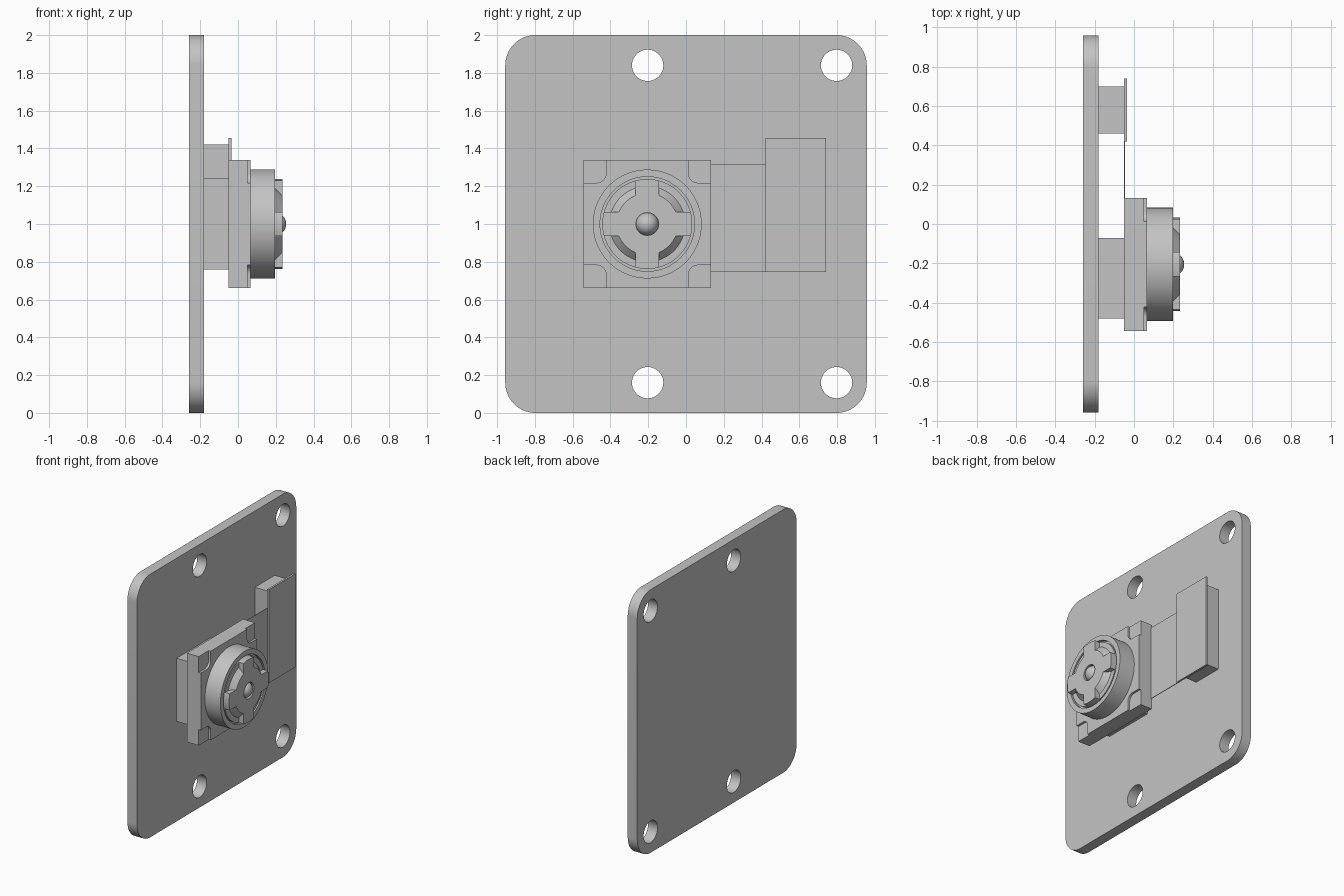
import bpy, bmesh, math
from mathutils import Matrix, Vector

if "Cube" in bpy.data.objects:
    bpy.data.objects.remove(bpy.data.objects["Cube"])

grey = bpy.data.materials.new("plain_grey")
grey.diffuse_color = (0.55, 0.55, 0.55, 1)
grey.use_nodes = True
grey.node_tree.nodes["Principled BSDF"].inputs["Base Color"].default_value = grey.diffuse_color

CY, CZ = -0.205, 1.0                                   # lens axis
# profile axes (u, v, depth) -> world (y, z, x)
TURN = Matrix(((0, 0, 1, 0), (1, 0, 0, 0), (0, 1, 0, 0), (0, 0, 0, 1)))


def finish(name, bm):
    bmesh.ops.remove_doubles(bm, verts=bm.verts, dist=1e-5)
    bmesh.ops.recalc_face_normals(bm, faces=bm.faces)
    mesh = bpy.data.meshes.new(name)
    bm.to_mesh(mesh)
    bm.free()
    mesh.materials.clear()
    mesh.materials.append(grey)
    mesh.shade_smooth()
    mesh.set_sharp_from_angle(angle=math.radians(30))
    ob = bpy.data.objects.new(name, mesh)
    bpy.context.collection.objects.link(ob)
    return ob


def prism(name, loops, x0, x1):
    """Extrude closed (y, z) outlines along x; inner outlines become holes."""
    cu = bpy.data.curves.new(name + "_outline", 'CURVE')
    cu.dimensions, cu.fill_mode, cu.extrude = '2D', 'BOTH', (x1 - x0) / 2
    for pts in loops:
        sp = cu.splines.new('POLY')
        sp.points.add(len(pts) - 1)
        for p, (u, v) in zip(sp.points, pts):
            p.co = (u, v, 0, 1)
        sp.use_cyclic_u = True
    tmp = bpy.data.objects.new(name + "_outline", cu)
    bpy.context.collection.objects.link(tmp)
    bpy.context.view_layer.update()
    mesh = bpy.data.meshes.new_from_object(
        tmp.evaluated_get(bpy.context.evaluated_depsgraph_get()))
    bm = bmesh.new()
    bm.from_mesh(mesh)
    bpy.data.objects.remove(tmp)
    bpy.data.curves.remove(cu)
    bpy.data.meshes.remove(mesh)
    bm.transform(Matrix.Translation(((x0 + x1) / 2, 0, 0)) @ TURN)
    return finish(name, bm)


def arc(cy, cz, r, a0, a1, n):
    return [(cy + r * math.cos(math.radians(a0 + (a1 - a0) * i / n)),
             cz + r * math.sin(math.radians(a0 + (a1 - a0) * i / n))) for i in range(n + 1)]


def box(name, x0, x1, y0, y1, z0, z1):
    bm = bmesh.new()
    bmesh.ops.create_cube(bm, size=1)
    bm.transform(Matrix.Translation(((x0 + x1) / 2, (y0 + y1) / 2, (z0 + z1) / 2))
                 @ Matrix.Diagonal((x1 - x0, y1 - y0, z1 - z0, 1)))
    return finish(name, bm)


def lathe(name, profile, steps=96):
    """Spin an (x, radius) profile around the lens axis."""
    bm = bmesh.new()
    vs = [bm.verts.new((x, CY + r, CZ)) for x, r in profile]
    es = [bm.edges.new(pair) for pair in zip(vs, vs[1:])]
    bmesh.ops.spin(bm, geom=vs + es, cent=(0, CY, CZ), axis=(1, 0, 0),
                   angle=math.tau, steps=steps, use_merge=True)
    return finish(name, bm)


# mounting plate with rounded corners and four screw holes
R, W = 0.16, 0.957
outline = []
for k, (sy, sz) in enumerate(((1, 1), (-1, 1), (-1, -1), (1, -1))):
    outline += arc(sy * (W - R), 1 + sz * (1 - R), R, 90 * k, 90 * k + 90, 16)
holes = [arc(y, z, 0.083, 0, 360, 40)[:-1] for y in (-0.203, 0.797) for z in (0.16, 1.84)]
prism("mounting_plate", [outline] + holes, -0.26, -0.18)

# spacer blocks, connector board and flex ribbon
box("camera_spacer", -0.18, -0.05, -0.48, -0.07, 0.76, 1.24)
box("connector_block", -0.18, -0.05, 0.46, 0.70, 0.78, 1.42)
box("connector_board", -0.05, -0.035, 0.42, 0.74, 0.745, 1.455)
box("flex_ribbon", -0.05, -0.045, 0.12, 0.43, 0.745, 1.315)

# camera housing: square base and a front layer with notched corners
H, N, F = 0.338, 0.12, 0.05
box("housing_base", -0.05, 0.05, CY - H, CY + H, CZ - H, CZ + H)
corner = [(H, H - N)] + arc(H - N + F, H - N + F, F, 270, 180, 8) + [(H - N, H)]
front = []
for k in range(4):
    c, s = (1, 0, -1, 0)[k], (0, 1, 0, -1)[k]
    front += [(CY + c * u - s * v, CZ + s * u + c * v) for u, v in corner]
prism("housing_front", [front], 0.05, 0.067)

# lens barrel with rim groove, tapered hub and centre recess
lathe("lens_barrel", [(0.06, 0), (0.06, 0.288), (0.197, 0.288), (0.197, 0.25), (0.175, 0.25),
                      (0.175, 0.238), (0.195, 0.238), (0.195, 0.2), (0.235, 0.163),
                      (0.235, 0.06), (0.195, 0.06), (0.195, 0)])

# four grip arms around the hub
half = math.degrees(math.asin(0.063 / 0.238))
arm = [(0.15, -0.063)] + arc(0, 0, 0.238, -half, half, 8) + [(0.15, 0.063)]
for k, side in enumerate(("right", "top", "left", "bottom")):
    c, s = (1, 0, -1, 0)[k], (0, 1, 0, -1)[k]
    prism("grip_arm_" + side, [[(CY + c * u - s * v, CZ + s * u + c * v) for u, v in arm]],
          0.185, 0.235)

# glass dome
lathe("lens_dome", [(0.195 + 0.06 * math.sin(math.pi / 2 * i / 12),
                     0.06 * math.cos(math.pi / 2 * i / 12)) for i in range(13)], 40)
